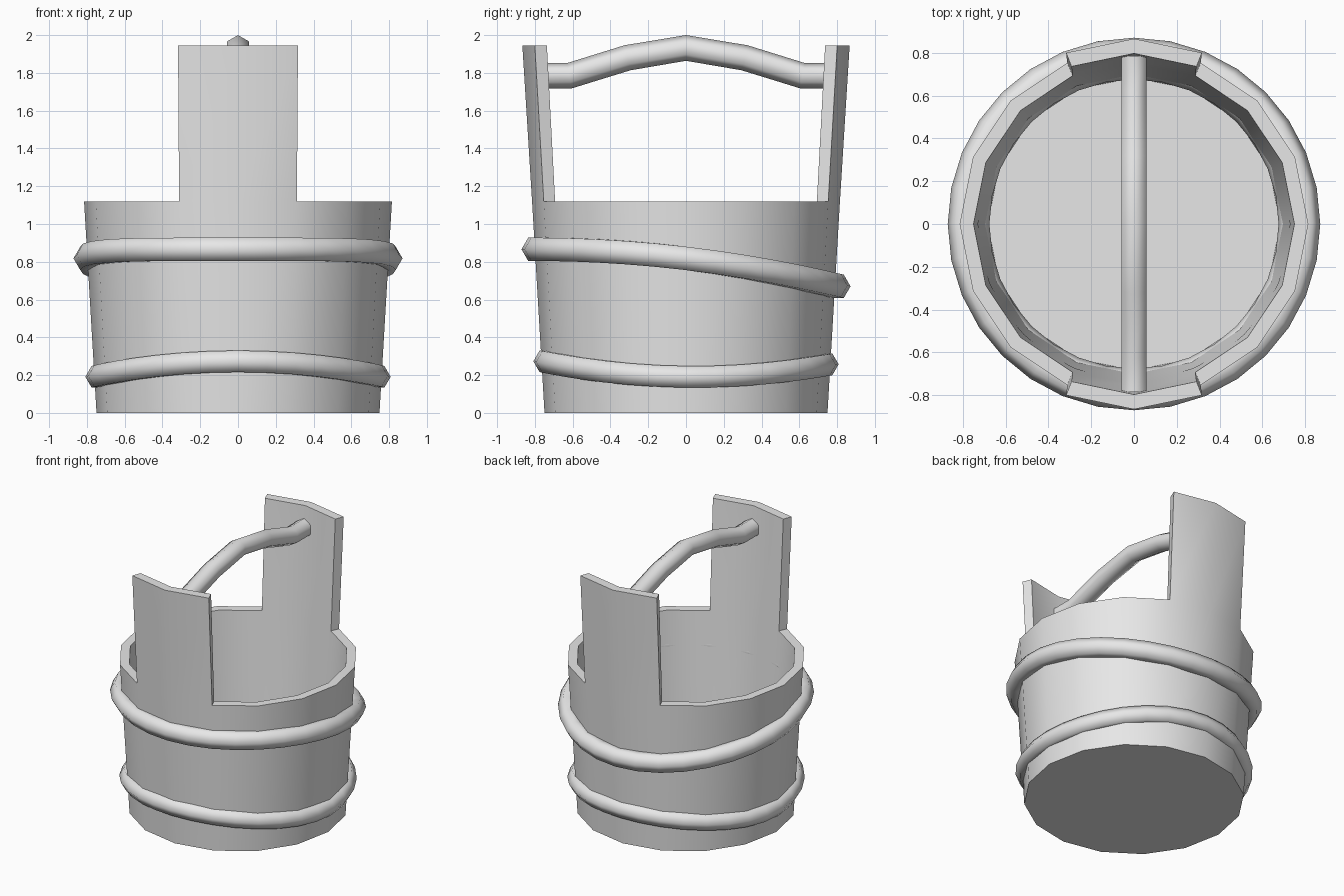
import bpy
import bmesh
from math import sin, cos, pi, tau
from mathutils import Vector

if "Cube" in bpy.data.objects:
    bpy.data.objects.remove(bpy.data.objects["Cube"], do_unlink=True)

grey = bpy.data.materials.new("plain_grey")
grey.use_nodes = True
grey.diffuse_color = (0.8, 0.8, 0.8, 1)
grey.node_tree.nodes["Principled BSDF"].inputs["Base Color"].default_value = (0.8, 0.8, 0.8, 1)

SIDES = 16
RIM_Z = 1.12
TOP_Z = 1.945


def finish(name, bm, angle):
    """Turn a bmesh into a smooth-shaded object."""
    bmesh.ops.recalc_face_normals(bm, faces=bm.faces)
    mesh = bpy.data.meshes.new(name)
    bm.to_mesh(mesh)
    bm.free()
    mesh.materials.append(grey)
    obj = bpy.data.objects.new(name, mesh)
    bpy.context.collection.objects.link(obj)
    bpy.ops.object.select_all(action="DESELECT")
    obj.select_set(True)
    bpy.context.view_layer.objects.active = obj
    bpy.ops.object.shade_smooth_by_angle(angle=angle)
    return obj


def tube(name, points, outs, radius, closed):
    """Sweep a six-sided section along a path, one corner facing outward."""
    bm = bmesh.new()
    count = len(points)
    rings = []
    for i, (p, out) in enumerate(zip(points, outs)):
        if closed:
            tangent = points[(i + 1) % count] - points[i - 1]
        else:
            tangent = points[min(i + 1, count - 1)] - points[max(i - 1, 0)]
            if i in (0, count - 1):
                tangent.z = 0
        tangent.normalize()
        u = (out - tangent * out.dot(tangent)).normalized()
        v = tangent.cross(u)
        rings.append([bm.verts.new(p + radius * (u * cos(tau * k / 6) + v * sin(tau * k / 6)))
                      for k in range(6)])
    for i in range(count if closed else count - 1):
        a, b = rings[i], rings[(i + 1) % count]
        for k in range(6):
            n = (k + 1) % 6
            bm.faces.new((a[k], a[n], b[n], b[k]))
    if not closed:
        bm.faces.new(rings[0])
        bm.faces.new(rings[-1])
    return finish(name, bm, pi / 2 - 0.1)


# Bucket: tapered wall, floor and rim
bm = bmesh.new()
profile = [(0.749, 0), (0.815, RIM_Z), (0.75, RIM_Z), (0.684, 0.02)]
rings = [[bm.verts.new((r * cos(tau * k / SIDES), r * sin(tau * k / SIDES), z))
          for k in range(SIDES)] for r, z in profile]
rim = []
for j in range(3):
    for k in range(SIDES):
        n = (k + 1) % SIDES
        face = bm.faces.new((rings[j][k], rings[j][n], rings[j + 1][n], rings[j + 1][k]))
        if j == 1:
            rim.append(face)
bm.faces.new(rings[0])
bm.faces.new(rings[3])

# Two tall staves raised from the rim at front and back
staves = [f for f in rim if abs(f.calc_center_median().y) > 0.7]
raised = bmesh.ops.extrude_face_region(bm, geom=staves)["geom"]
bmesh.ops.delete(bm, geom=staves, context="FACES")
for v in raised:
    if isinstance(v, bmesh.types.BMVert):
        v.co = (v.co.x * 1.018, v.co.y * 1.063, TOP_Z)
finish("bucket", bm, pi / 6)


# Hoops: closed ropes that sag and tilt around the wall
def hoop(name, ring_radius, radius, height, tilt, sag):
    outs = [Vector((cos(a), sin(a), 0)) for a in (tau * i / 32 for i in range(32))]
    points = [o * ring_radius + Vector((0, 0, height + tilt * o.y + sag * (o.x ** 2 - o.y ** 2)))
              for o in outs]
    tube(name, points, outs, radius, True)


hoop("upper_hoop", 0.80, 0.071, 0.793, -0.098, 0.025)
hoop("lower_hoop", 0.742, 0.066, 0.228, -0.008, -0.037)

# Handle: arched bar between the staves
half = [(0.785, 1.785), (0.617, 1.785), (0.31, 1.88)]
path = [(-y, z) for y, z in half] + [(0, 1.932)] + half[::-1]
points = [Vector((0, y, z)) for y, z in path]
tube("handle", points, [Vector((0, 0, 1))] * len(points), 0.068, False)
